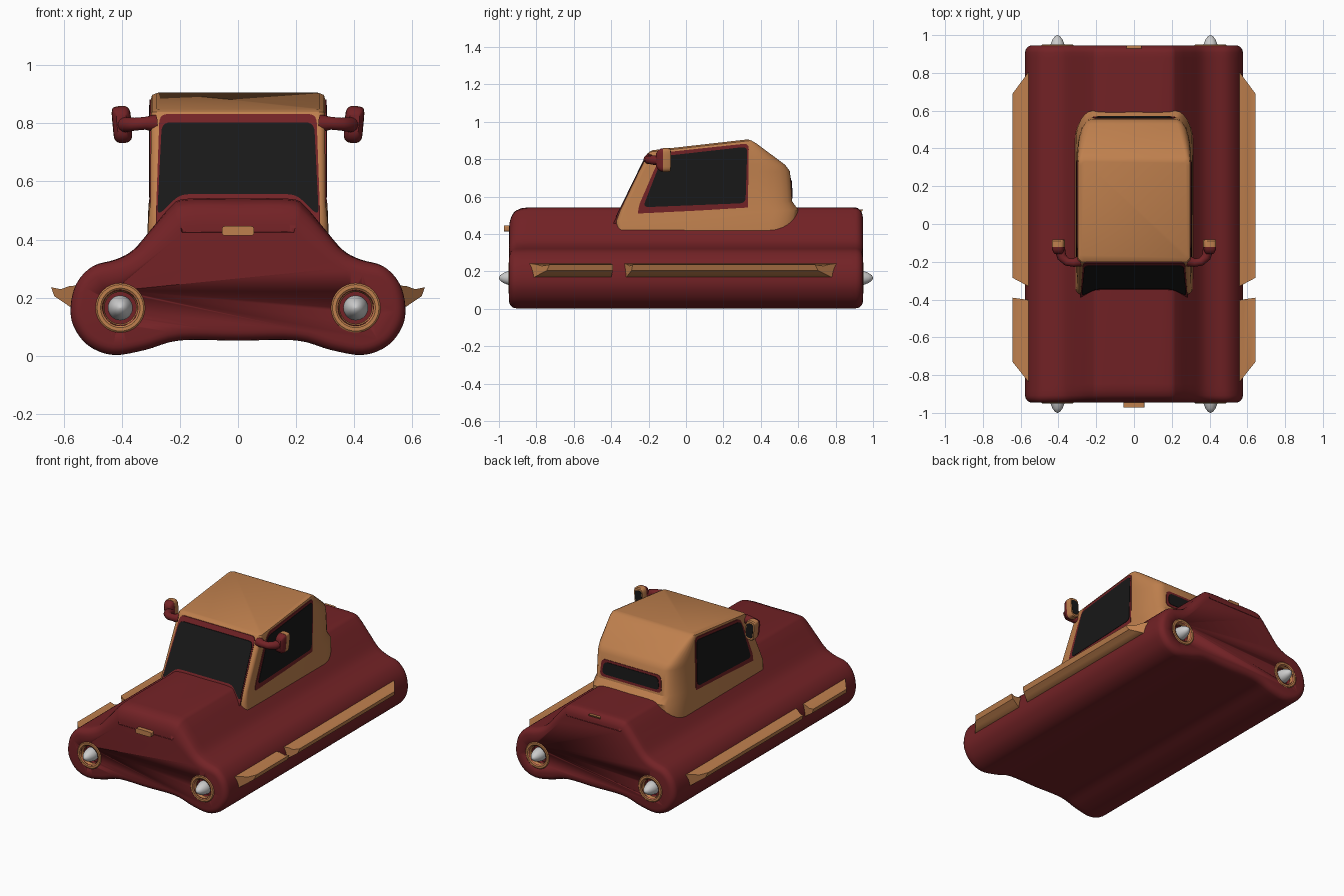
import bpy, bmesh
from math import sin, cos, pi, sqrt
from mathutils import Vector

if "Cube" in bpy.data.objects:
    bpy.data.objects.remove(bpy.data.objects["Cube"])


def material(name, rgb):
    m = bpy.data.materials.new(name)
    m.diffuse_color = (*rgb, 1)
    m.use_nodes = True
    m.node_tree.nodes["Principled BSDF"].inputs["Base Color"].default_value = m.diffuse_color
    return m


RED = material("red_paint", (0.17, 0.016, 0.019))
TAN = material("tan_paint", (0.52, 0.215, 0.075))
DARK = material("dark_glass", (0.009, 0.009, 0.009))


def loft(name, rings, mat, angle=35):
    """Skin a list of equal-length closed rings and cap both ends."""
    bm = bmesh.new()
    vs = [[bm.verts.new(p) for p in r] for r in rings]
    n = len(vs[0])
    for a, b in zip(vs, vs[1:]):
        for i in range(n):
            j = (i + 1) % n
            bm.faces.new((a[i], a[j], b[j], b[i]))
    bm.faces.new(vs[0])
    bm.faces.new(vs[-1])
    bmesh.ops.recalc_face_normals(bm, faces=bm.faces)
    me = bpy.data.meshes.new(name)
    bm.to_mesh(me)
    bm.free()
    ob = bpy.data.objects.new(name, me)
    bpy.context.collection.objects.link(ob)
    if mat:
        me.materials.append(mat)
    bpy.ops.object.select_all(action='DESELECT')
    ob.select_set(True)
    bpy.context.view_layer.objects.active = ob
    bpy.ops.object.shade_smooth_by_angle(angle=angle * pi / 180)
    return ob


def lathe(name, prof, x, z, s, mat, n=32):
    """Revolve (radius, distance) points about an axis parallel to y."""
    return loft(name, [[(x + r * cos(2 * pi * i / n), s * y, z + r * sin(2 * pi * i / n))
                        for i in range(n)] for r, y in prof], mat)


def spline(pts, k=4):
    """Closed Catmull-Rom curve through 2D points."""
    out, n = [], len(pts)
    for i in range(n):
        a, b, c, d = (Vector(pts[(i + j) % n]) for j in (-1, 0, 1, 2))
        for t in (j / k for j in range(k)):
            out.append(0.5 * (2 * b + (c - a) * t + (2 * a - 5 * b + 4 * c - d) * t * t
                              + (3 * b - a - 3 * c + d) * t ** 3))
    return out


def rounded(pts, r, k=5):
    """Round the corners of a 2D polygon."""
    out, n = [], len(pts)
    for i in range(n):
        a, b, c = (Vector(pts[(i + j) % n]) for j in (-1, 0, 1))
        p = b + (a - b).normalized() * min(r, (a - b).length * 0.45)
        q = b + (c - b).normalized() * min(r, (c - b).length * 0.45)
        for t in (j / k for j in range(k + 1)):
            out.append(p * (1 - t) ** 2 + b * 2 * t * (1 - t) + q * t * t)
    return out


def panel(name, pts, place, depth, mat, r=0.03):
    """Thin rounded plate; place(u, v, d) puts it on a surface."""
    p = rounded(pts, r)
    loft(name, [[place(u, v, d) for u, v in p] for d in (-0.01, depth)], mat)


def box(name, x, y, z, mat, r=0.01, tilt=0.0):
    """Small bar with a rounded front outline."""
    pts = rounded([(x[0], z[0]), (x[1], z[0]), (x[1], z[1]), (x[0], z[1])], r)
    loft(name, [[(u, yy + tilt * (v - z[0]), v) for u, v in pts] for yy in y], mat)


# Body: lobed cross-section swept front to back with rounded ends
half = [(0.2, 0.053), (0.32, 0.02), (0.43, 0.003), (0.515, 0.035), (0.565, 0.1), (0.576, 0.17),
        (0.555, 0.25), (0.5, 0.308), (0.42, 0.332), (0.36, 0.365), (0.295, 0.44), (0.23, 0.515),
        (0.18, 0.54)]
prof = spline([(0, 0.052)] + half + [(0, 0.541)] + [(-x, z) for x, z in reversed(half)])
norms = []
for i in range(len(prof)):
    t = prof[(i + 1) % len(prof)] - prof[i - 1]
    norms.append(Vector((-t.y, t.x)).normalized())


def inset(d, r):
    return r - sqrt(max(0, r * r - (r - d) ** 2)) if d < r else 0


def body_ring(y):
    ring, front = [], y < 0
    d = 0.946 - abs(y)
    for p, n in zip(prof, norms):
        q = p + n * inset(d, 0.038)
        w = min(1, max(0, (p.y - 0.3) / 0.2))
        ring.append((q.x, y, q.y - w * inset(d, 0.1 if front else 0.05) * (0.75 if front else 0.4)))
    return ring


steps = [0.946, 0.944, 0.94, 0.932, 0.92, 0.908, 0.88, 0.846]
body = loft("body", [body_ring(-y) for y in steps] + [body_ring(y) for y in reversed(steps)], RED, 50)

# Lamps: recess, tan bezel and pointed bulb at all four corners
for end, s in (("front", -1), ("rear", 1)):
    for side, x in (("left", -0.405), ("right", 0.405)):
        tag = f"{end}_{side}"
        cut = lathe(f"{tag}_lamp_cutter", [(0.06, 0.89), (0.06, 1.0)], x, 0.165, s, None)
        cut.hide_render = True
        cut.hide_viewport = True
        mod = body.modifiers.new("lamp_recess", 'BOOLEAN')
        mod.operation, mod.object, mod.solver = 'DIFFERENCE', cut, 'EXACT'
        ring = [(0.086, 0.935), (0.085, 0.946), (0.08, 0.95), (0.068, 0.95), (0.06, 0.944), (0.055, 0.925),
                (0.06, 0.915), (0.086, 0.935)]
        bz = lathe(f"{tag}_lamp_bezel", ring, x, 0.165, s, TAN)
        bm = bmesh.new()
        bm.from_mesh(bz.data)
        bmesh.ops.delete(bm, geom=[f for f in bm.faces if len(f.verts) > 4], context='FACES_ONLY')
        bmesh.ops.remove_doubles(bm, verts=bm.verts, dist=1e-5)
        bmesh.ops.recalc_face_normals(bm, faces=bm.faces)
        bm.to_mesh(bz.data)
        bm.free()
        lathe(f"{tag}_lamp_bulb", [(0.001, 0.87), (0.035, 0.885), (0.043, 0.92), (0.037, 0.95),
                                   (0.027, 0.976), (0.014, 0.994), (0.001, 1.0)], x, 0.165, s, None)

# Cabin: stacked rounded-rectangle rings, tilted so the roof rises to the rear
# ring = front z, front y, rear z, rear y, half width, rear corner (x, y), front corner
cabin = [(0.40, -0.365, 0.42, 0.585, 0.312, 0.09, 0.14, 0.03),
         (0.47, -0.373, 0.53, 0.60, 0.308, 0.09, 0.16, 0.03),
         (0.53, -0.35, 0.575, 0.567, 0.301, 0.08, 0.18, 0.025),
         (0.73, -0.253, 0.735, 0.556, 0.30, 0.08, 0.18, 0.025),
         (0.755, -0.24, 0.77, 0.53, 0.30, 0.07, 0.16, 0.025),
         (0.82, -0.208, 0.885, 0.375, 0.30, 0.03, 0.04, 0.025),
         (0.838, -0.198, 0.9, 0.35, 0.296, 0.025, 0.03, 0.025),
         (0.848, -0.18, 0.906, 0.33, 0.28, 0.02, 0.025, 0.02)]


def cabin_ring(zf, yf, zr, yr, w, rx, ry, rf, n=7):
    pts = []
    for cx, cy, ax, ay, a0 in ((w - rx, yr - ry, rx, ry, 0), (rx - w, yr - ry, rx, ry, 90),
                               (rf - w, yf + rf, rf, rf, 180), (w - rf, yf + rf, rf, rf, 270)):
        for i in range(n):
            a = (a0 + 90 * i / (n - 1)) * pi / 180
            y = cy + ay * sin(a)
            pts.append((cx + ax * cos(a), y, zf + (zr - zf) * (y - yf) / (yr - yf)))
    return pts


loft("cabin", [cabin_ring(*r) for r in cabin], TAN, 30)

# Windscreen and rear window with red surrounds
front = lambda x, z, d: (x, -0.349 + (z - 0.53) * 0.488 - d, z)
panel("windscreen_surround", [(-0.284, 0.44), (-0.2, 0.54), (0.2, 0.54), (0.284, 0.44),
                              (0.27, 0.832), (-0.27, 0.832)], front, 0.004, RED)
panel("windscreen", [(-0.278, 0.48), (-0.2, 0.556), (0.2, 0.556), (0.278, 0.48), (0.262, 0.803),
                     (-0.262, 0.803)], front, 0.008, DARK)
rear = lambda x, z, d: (x, 0.567 - (z - 0.575) * 0.069 + d, z)
for nm, w, a, b, d, m in (("rear_window_surround", 0.222, 0.59, 0.70, 0.003, RED),
                          ("rear_window", 0.205, 0.607, 0.685, 0.006, DARK)):
    panel(nm, [(-w, a), (w, a), (w - 0.01, b), (0.01 - w, b)], rear, d, m)

# Parts repeated on both sides
for side, s in (("left", -1), ("right", 1)):
    # Doors and side windows
    wall = lambda y, z, d: (s * (0.301 + d), y, z)
    panel(f"{side}_door", [(-0.258, 0.465), (0.33, 0.465), (0.336, 0.885), (-0.12, 0.836),
                           (-0.165, 0.754), (-0.255, 0.545)], wall, 0.003, RED)
    panel(f"{side}_window", [(-0.23, 0.543), (0.318, 0.565), (0.328, 0.867), (-0.125, 0.816),
                             (-0.15, 0.75)], wall, 0.006, DARK)
    # Side fins, split in two
    sec = [(0.54, 0.243), (0.58, 0.24), (0.61, 0.229), (0.643, 0.236), (0.632, 0.205), (0.605, 0.187),
           (0.58, 0.17), (0.54, 0.165)]
    for part, ends in (("front", ((-0.86, -0.73), (-0.405, -0.39))),
                       ("rear", ((-0.34, -0.285), (0.83, 0.69)))):
        loft(f"{side}_{part}_fin", [[(s * x, a + (b - a) * (x - 0.54) / 0.103, z) for x, z in sec]
                                    for a, b in ends], TAN)
    # Mirror arm: swept tube
    path = [(0.285, -0.195, 0.80, 0.03), (0.32, -0.205, 0.8, 0.022), (0.355, -0.2, 0.797, 0.022),
            (0.382, -0.175, 0.795, 0.025), (0.392, -0.135, 0.795, 0.028)]
    rings = []
    for i, (x, y, z, r) in enumerate(path):
        a, b = path[max(0, i - 1)], path[min(len(path) - 1, i + 1)]
        t = Vector((b[0] - a[0], b[1] - a[1])).normalized()
        rings.append([(s * (x - t.y * r * cos(k * pi / 6)), y + t.x * r * cos(k * pi / 6),
                       z + r * sin(k * pi / 6)) for k in range(12)])
    loft(f"{side}_mirror_arm", rings, RED, 60)
    # Mirror housing, rim and glass
    out = rounded([(0.362, 0.735), (0.425, 0.73), (0.436, 0.845), (0.425, 0.858), (0.372, 0.86)], 0.03)
    c = Vector((0.398, 0.797))

    def shell(name, stages, mat):
        loft(name, [[(s * q.x, y, q.y) for q in (c + (p - c) * k for p in out)] for y, k in stages], mat)
    shell(f"{side}_mirror_cap", [(-0.16, 0.55), (-0.15, 0.8), (-0.135, 0.96), (-0.12, 1)], RED)
    shell(f"{side}_mirror_rim", [(-0.122, 1.01), (-0.09, 1.01), (-0.083, 0.92)], TAN)
    shell(f"{side}_mirror_glass", [(-0.09, 0.74), (-0.081, 0.74)], DARK)

# Small handles on nose and tail
box("nose_handle", (-0.055, 0.055), (-0.972, -0.92), (0.414, 0.446), TAN)
box("tail_handle", (-0.04, 0.04), (0.905, 0.922), (0.49, 0.53), TAN, 0.006, 0.6)
